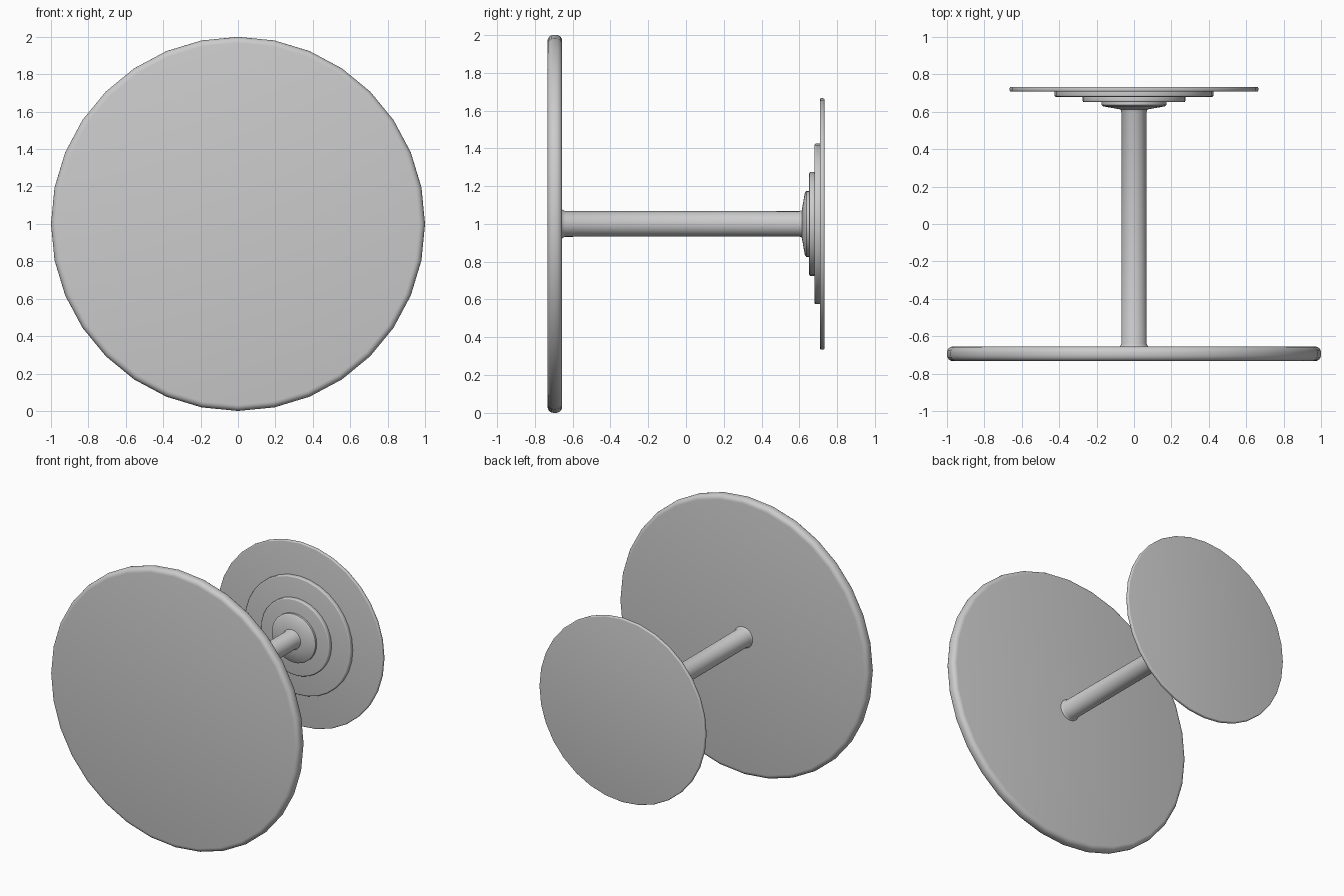
import bpy
from math import cos, sin, pi, radians

cube = bpy.data.objects.get("Cube")
if cube:
    bpy.data.objects.remove(cube, do_unlink=True)

SIDES = 32
AXIS_Z = 1.0


def lathe(name, profile):
    """Turn a (radius, y) profile about the horizontal y axis and cap both ends."""
    verts, faces = [], []
    for r, y in profile:
        for i in range(SIDES):
            a = 2 * pi * i / SIDES
            verts.append((r * cos(a), y, AXIS_Z + r * sin(a)))
    for k in range(len(profile) - 1):
        for i in range(SIDES):
            j = (i + 1) % SIDES
            a, b = k * SIDES, (k + 1) * SIDES
            faces.append((a + i, b + i, b + j, a + j))
    last = (len(profile) - 1) * SIDES
    faces.append(tuple(range(SIDES)))
    faces.append(tuple(last + i for i in reversed(range(SIDES))))
    mesh = bpy.data.meshes.new(name)
    mesh.from_pydata(verts, [], faces)
    obj = bpy.data.objects.new(name, mesh)
    bpy.context.collection.objects.link(obj)
    bpy.ops.object.select_all(action='DESELECT')
    obj.select_set(True)
    bpy.context.view_layer.objects.active = obj
    bpy.ops.object.shade_smooth_by_angle(angle=radians(40))
    return obj


def disc(name, radius, y0, y1, edge, steps=4):
    """Solid disc with a rounded rim."""
    arc = [pi / 2 * i / steps for i in range(steps + 1)]
    front = [(radius - edge + edge * sin(t), y0 + edge - edge * cos(t)) for t in arc]
    back = [(r, y0 + y1 - y) for r, y in reversed(front)]
    return lathe(name, front + back)


# Large round top, standing on its rim
disc("table_top", 1.0, -0.733, -0.655, 0.032)

# Column with a small flare where it meets the top and the base
lathe("column", [(0.08, -0.66), (0.074, -0.652), (0.068, -0.64),
                 (0.067, 0.60), (0.072, 0.612), (0.08, 0.63)])

# Stepped base, from the shallow collar out to the foot plate
lathe("base_collar", [(0.075, 0.613), (0.165, 0.629), (0.175, 0.637), (0.175, 0.66)])
disc("base_step_inner", 0.275, 0.652, 0.685, 0.008)
disc("base_step_outer", 0.425, 0.68, 0.715, 0.008)
disc("foot_plate", 0.665, 0.708, 0.733, 0.008)
